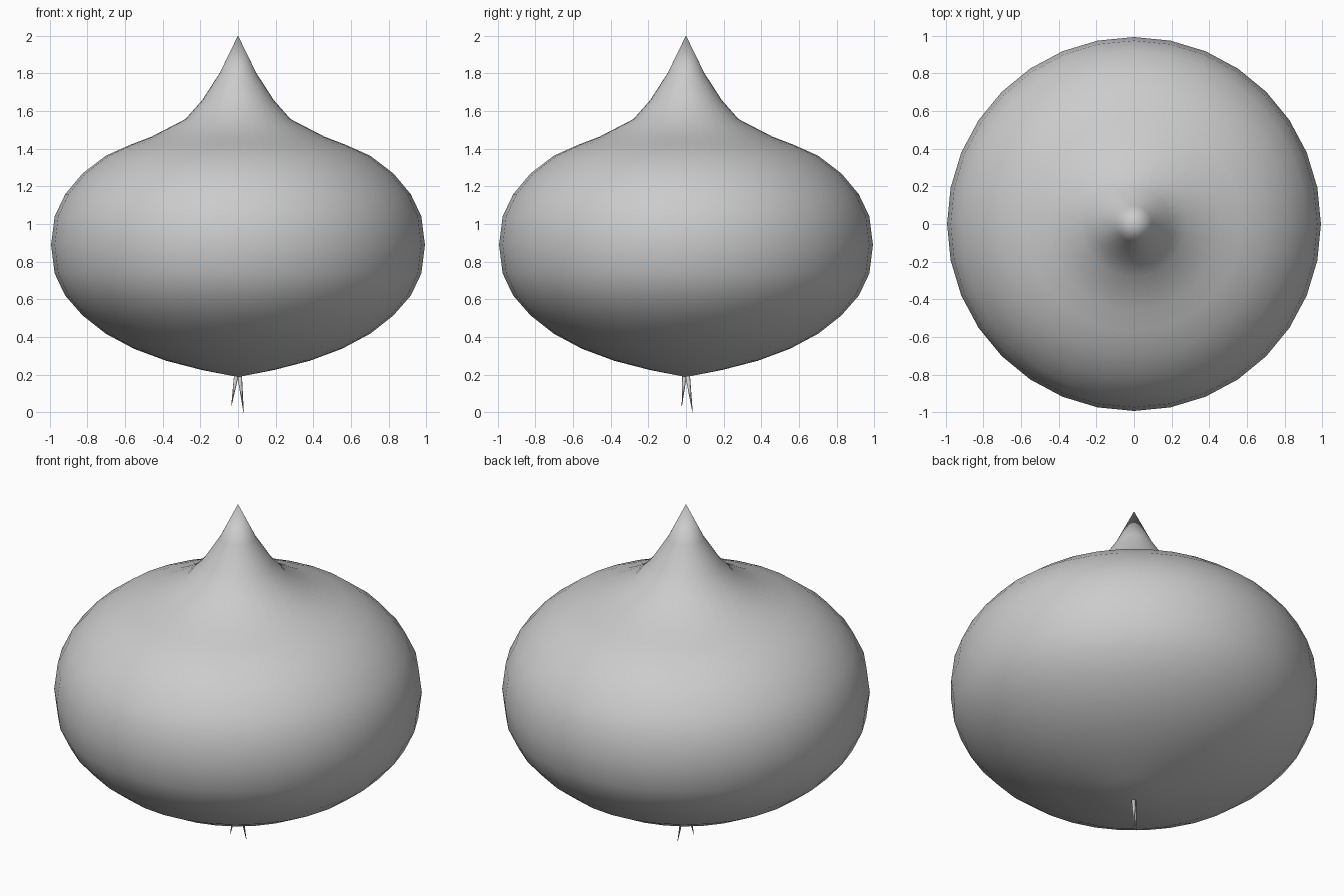
import bpy, bmesh, math
from mathutils import Vector

if "Cube" in bpy.data.objects:
    bpy.data.objects.remove(bpy.data.objects["Cube"])

SEG = 32

def make_object(name, bm):
    bmesh.ops.recalc_face_normals(bm, faces=bm.faces[:])
    me = bpy.data.meshes.new(name)
    bm.to_mesh(me)
    bm.free()
    me.shade_smooth()
    ob = bpy.data.objects.new(name, me)
    bpy.context.collection.objects.link(ob)
    return ob

# Bulb: lathed profile (radius, height) from base to pointed tip
profile = [(0, .188), (.194, .226), (.38, .274), (.552, .338), (.702, .418),
           (.825, .515), (.917, .62), (.973, .738), (.992, .89), (.973, 1.04),
           (.917, 1.158), (.825, 1.268), (.702, 1.362), (.57, 1.421),
           (.46, 1.463), (.28, 1.556), (.19, 1.657), (.096, 1.803), (0, 2.0)]
bm = bmesh.new()
rings = []
for r, z in profile:
    n = SEG if r else 1
    rings.append([bm.verts.new((r * math.cos(2 * math.pi * i / SEG),
                                r * math.sin(2 * math.pi * i / SEG), z)) for i in range(n)])
for a, b in zip(rings, rings[1:]):
    for i in range(SEG):
        j = (i + 1) % SEG
        quad = [a[i % len(a)], a[j % len(a)], b[j % len(b)], b[i % len(b)]]
        bm.faces.new(list(dict.fromkeys(quad)))
make_object("bulb", bm)

# Roots: two thin cones tapering down from the base
def root(name, top, tip):
    top, tip = Vector(top), Vector(tip)
    bm = bmesh.new()
    bmesh.ops.create_cone(bm, cap_ends=True, segments=8, radius1=.014, radius2=.001,
                          depth=(tip - top).length)
    rot = (tip - top).to_track_quat('Z', 'Y')
    for v in bm.verts:
        v.co = rot @ v.co + (top + tip) / 2
    make_object(name, bm)

root("root_right", (.006, .006, .215), (.03, .035, 0))
root("root_left", (-.006, -.006, .215), (-.035, -.022, .035))
